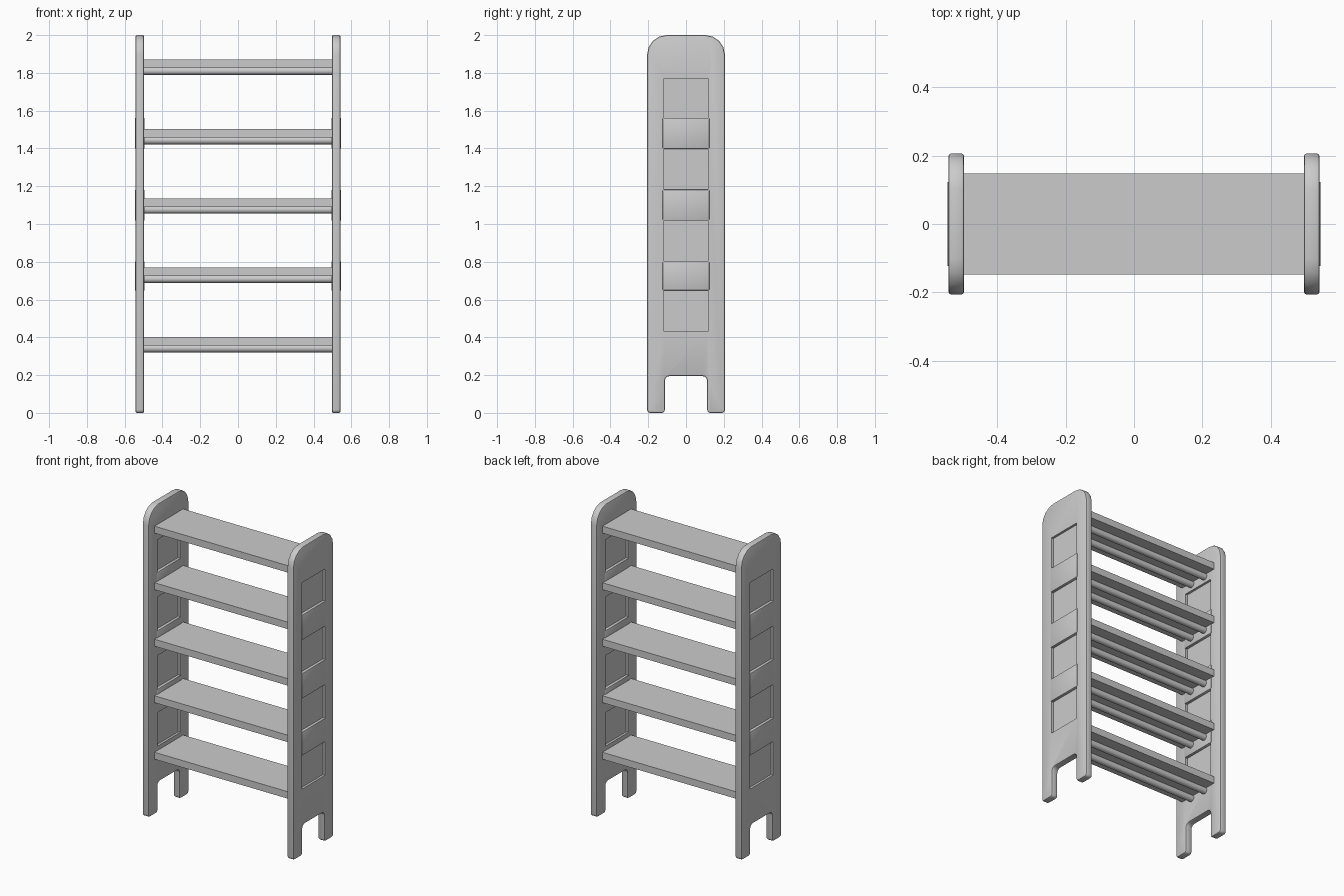
import bpy, bmesh, math

if "Cube" in bpy.data.objects:
    bpy.data.objects.remove(bpy.data.objects["Cube"])

WINDOWS = [(0.43, 0.65), (0.80, 1.02), (1.18, 1.40), (1.56, 1.77)]
SHELF_TOPS = [0.402, 0.769, 1.136, 1.503, 1.87]
X_IN, X_OUT, HALF_D = 0.497, 0.543, 0.206


def finish(name, bm):
    bmesh.ops.recalc_face_normals(bm, faces=bm.faces)
    me = bpy.data.meshes.new(name)
    bm.to_mesh(me)
    bm.free()
    ob = bpy.data.objects.new(name, me)
    bpy.context.collection.objects.link(ob)
    return ob


def add_box(bm, lo, hi):
    verts = bmesh.ops.create_cube(bm, size=1)["verts"]
    for v in verts:
        for i in range(3):
            v.co[i] = (lo[i] + hi[i]) / 2 + v.co[i] * (hi[i] - lo[i])
    return verts


def smooth(ob):
    bpy.ops.object.select_all(action='DESELECT')
    ob.select_set(True)
    bpy.context.view_layer.objects.active = ob
    bpy.ops.object.shade_smooth_by_angle(angle=math.radians(35))


def rounded(corners):
    # corners: (y, z, radius, segments) -> outline with filleted right-angle corners
    pts = []
    n = len(corners)
    for i, (y, z, r, seg) in enumerate(corners):
        dirs = []
        for j in (i - 1, (i + 1) % n):
            dy, dz = corners[j][0] - y, corners[j][1] - z
            l = math.hypot(dy, dz)
            dirs.append((dy / l, dz / l))
        (ay, az), (by, bz) = dirs
        for k in range(seg + 1):
            t = k / seg * math.pi / 2
            a, b = r * (1 - math.sin(t)), r * (1 - math.cos(t))
            pts.append((y + ay * a + by * b, z + az * a + bz * b))
    return pts


# side panel outline: arched top corners, notch between the feet
half = [(0.112, 0.195, 0.025, 3), (0.112, 0, 0.016, 3),
        (HALF_D, 0, 0.016, 3), (HALF_D, 2.0, 0.105, 4)]
outline = rounded(half + [(-y, z, r, s) for y, z, r, s in reversed(half)])

for side, label in ((1, "right"), (-1, "left")):
    # side panel with softened rims
    bm = bmesh.new()
    face = bm.faces.new([bm.verts.new((side * X_IN, y, z)) for y, z in outline])
    ext = bmesh.ops.extrude_face_region(bm, geom=[face])["geom"]
    for v in ext:
        if isinstance(v, bmesh.types.BMVert):
            v.co.x = side * X_OUT
    bmesh.ops.recalc_face_normals(bm, faces=bm.faces)
    rims = [e for e in bm.edges if abs(e.verts[0].co.x - e.verts[1].co.x) < 1e-5]
    bmesh.ops.bevel(bm, geom=rims, offset=0.008, segments=2, profile=0.5, affect='EDGES')
    panel = finish(label + "_side_panel", bm)

    # square recesses on both faces
    bm = bmesh.new()
    for z0, z1 in WINDOWS:
        for a, b in ((0.45, 0.512), (0.528, 0.6)):
            xs = sorted((side * a, side * b))
            add_box(bm, (xs[0], -0.117, z0), (xs[1], 0.117, z1))
    cutter = finish(label + "_recess_cutter", bm)
    cutter.hide_render = True
    mod = panel.modifiers.new("recesses", 'BOOLEAN')
    mod.operation, mod.object, mod.solver = 'DIFFERENCE', cutter, 'EXACT'
    bpy.context.view_layer.objects.active = panel
    bpy.ops.object.modifier_apply(modifier=mod.name)
    bpy.data.objects.remove(cutter)
    smooth(panel)

    # slightly raised cross bars between the recesses
    bm = bmesh.new()
    for (_, z0), (z1, _) in zip(WINDOWS, WINDOWS[1:]):
        xs = sorted((side * 0.494, side * 0.546))
        add_box(bm, (xs[0], -0.124, z0 - 0.002), (xs[1], 0.124, z1 + 0.002))
    bmesh.ops.bevel(bm, geom=bm.edges[:], offset=0.005, segments=2, profile=0.5, affect='EDGES')
    smooth(finish(label + "_cross_bars", bm))

for n, top in enumerate(SHELF_TOPS, 1):
    # shelf board
    bm = bmesh.new()
    add_box(bm, (-0.5, -0.147, top - 0.045), (0.5, 0.147, top))
    finish(f"shelf_{n}", bm)

    # two round support rods underneath
    for y, label in ((-0.06, "front"), (0.06, "back")):
        bpy.ops.mesh.primitive_cylinder_add(vertices=24, radius=0.021, depth=1.0,
                                            location=(0, y, top - 0.06),
                                            rotation=(0, math.pi / 2, 0))
        rod = bpy.context.object
        rod.name = f"{label}_rod_{n}"
        smooth(rod)
